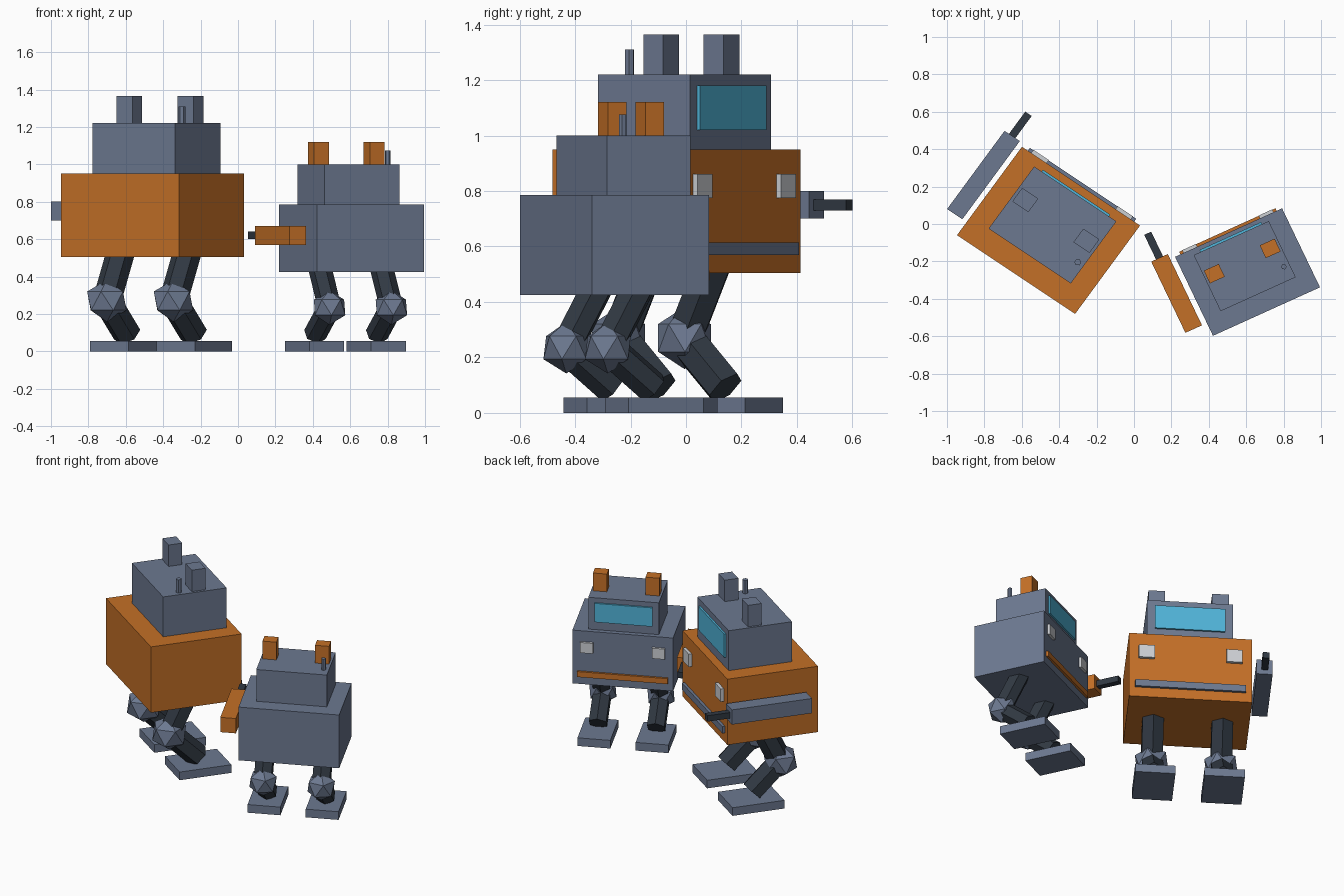
import bpy, bmesh, math
from mathutils import Matrix, Vector

cube = bpy.data.objects.get("Cube")
if cube:
    bpy.data.objects.remove(cube, do_unlink=True)


def material(name, rgb):
    m = bpy.data.materials.new(name)
    m.use_nodes = True
    m.diffuse_color = (*rgb, 1)
    m.node_tree.nodes["Principled BSDF"].inputs["Base Color"].default_value = (*rgb, 1)
    return m


STEEL = material("blue grey steel", (0.15, 0.19, 0.28))
ORANGE = material("orange paint", (0.55, 0.16, 0.02))
DARK = material("dark metal", (0.03, 0.04, 0.055))
GLASS = material("blue glass", (0.08, 0.45, 0.68))
LAMP = material("pale lamp", (0.6, 0.62, 0.65))


def finish(name, bm, mat, frame):
    bm.transform(frame)
    bmesh.ops.recalc_face_normals(bm, faces=bm.faces)
    mesh = bpy.data.meshes.new(name)
    bm.to_mesh(mesh)
    bm.free()
    mesh.materials.append(mat)
    bpy.context.collection.objects.link(bpy.data.objects.new(name, mesh))


def box(name, x, y, z, mat, frame):
    """Box from (low, high) ranges on each local axis."""
    bm = bmesh.new()
    size = [b - a for a, b in (x, y, z)]
    mid = [(a + b) / 2 for a, b in (x, y, z)]
    bmesh.ops.create_cube(bm, size=1, matrix=Matrix.Translation(mid) @ Matrix.Diagonal((*size, 1)))
    finish(name, bm, mat, frame)


def rod(name, start, end, radius, sides, mat, frame):
    """Prism running between two points."""
    a, b = Vector(start), Vector(end)
    turn = (b - a).to_track_quat('Z', 'Y').to_matrix().to_4x4()
    bm = bmesh.new()
    bmesh.ops.create_cone(bm, cap_ends=True, segments=sides, radius1=radius, radius2=radius,
                          depth=(b - a).length, matrix=Matrix.Translation((a + b) / 2) @ turn)
    finish(name, bm, mat, frame)


def ball(name, centre, radius, mat, frame):
    bm = bmesh.new()
    bmesh.ops.create_icosphere(bm, subdivisions=1, radius=radius, matrix=Matrix.Translation(centre))
    finish(name, bm, mat, frame)


def around(mid, size):
    return (mid - size / 2, mid + size / 2)


def robot(tag, place, turn, stretch, s, width, depth, levels, head_size, ear, foot,
          knee_z, arm, hull, trim, ear_mat):
    """Robot facing local +y; levels are hip, shoulder, head top, ear top, antenna top."""
    f = (Matrix.Translation((*place, 0)) @ Matrix.Diagonal((stretch, 1, 1, 1))
         @ Matrix.Rotation(math.radians(turn), 4, 'Z'))
    hip, shoulder, crown, ear_top, tip = levels
    front = depth / 2
    trunk, skull = shoulder - hip, crown - shoulder
    head_w, head_d = head_size
    face = 0.035 + head_d / 2

    # Body, head and face window
    box(tag + "_body", around(0, width), around(0, depth), (hip, shoulder), hull, f)
    box(tag + "_head", around(0, head_w), around(0.035, head_d), (shoulder, crown), STEEL, f)
    box(tag + "_window", around(0, head_w * 0.82), (face - 0.01, face + 0.012),
        (shoulder + skull * 0.26, shoulder + skull * 0.85), GLASS, f)

    # Chest bar and antenna
    box(tag + "_chest_bar", around(0, width * 0.9), (front - 0.01, front + 0.018 * s),
        (hip + trunk * 0.145, hip + trunk * 0.247), trim, f)
    rod(tag + "_antenna", (0.22 * s, -0.054, crown - 0.01), (0.22 * s, -0.054, tip),
        0.018 * s, 6, STEEL, f)

    # Paired parts
    for side, word in ((1, "left"), (-1, "right")):
        name = tag + "_" + word
        box(name + "_ear", around(side * ear[0], ear[1]), around(0.065, ear[2]),
            (crown, ear_top), ear_mat, f)
        box(name + "_lamp", around(side * width * 0.357, 0.095 * s), (front - 0.01, front + 0.02 * s),
            (hip + trunk * 0.605, hip + trunk * 0.8), LAMP, f)
        x = side * foot[0]
        knee = (x, -0.11, knee_z)
        box(name + "_foot", around(x, foot[1]), around(0.075, foot[2]), (0, 0.055), STEEL, f)
        rod(name + "_thigh", (x, 0.02, hip + 0.04), knee, 0.073 * s, 6, DARK, f)
        rod(name + "_shin", knee, (x, 0.07, 0.09), 0.073 * s, 6, DARK, f)
        ball(name + "_knee", knee, 0.112 * s, STEEL, f)

    # Single gun arm with barrel
    arm_x, arm_len, arm_z = arm
    muzzle = 0.052 + arm_len / 2
    box(tag + "_gun_arm", around(arm_x, 0.095), around(0.052, arm_len), around(arm_z, 0.1), trim, f)
    box(tag + "_gun_barrel", around(arm_x, 0.04), (muzzle - 0.02, muzzle + 0.145),
        around(arm_z, 0.04), DARK, f)


robot("big", (-0.457, -0.034), -35, 1.05, 1.0, 0.734, 0.577,
      (0.505, 0.95, 1.22, 1.365, 1.31), (0.511, 0.404), (0.19, 0.1, 0.087),
      (0.207, 0.24, 0.33), 0.27, (-0.441, 0.51, 0.75), ORANGE, STEEL, STEEL)
robot("small", (0.607, -0.257), 25, 1.03, 0.83, 0.613, 0.466,
      (0.425, 0.785, 1.0, 1.12, 1.075), (0.43, 0.331), (0.16, 0.085, 0.075),
      (0.177, 0.2, 0.3), 0.235, (-0.382, 0.42, 0.62), STEEL, ORANGE, ORANGE)
